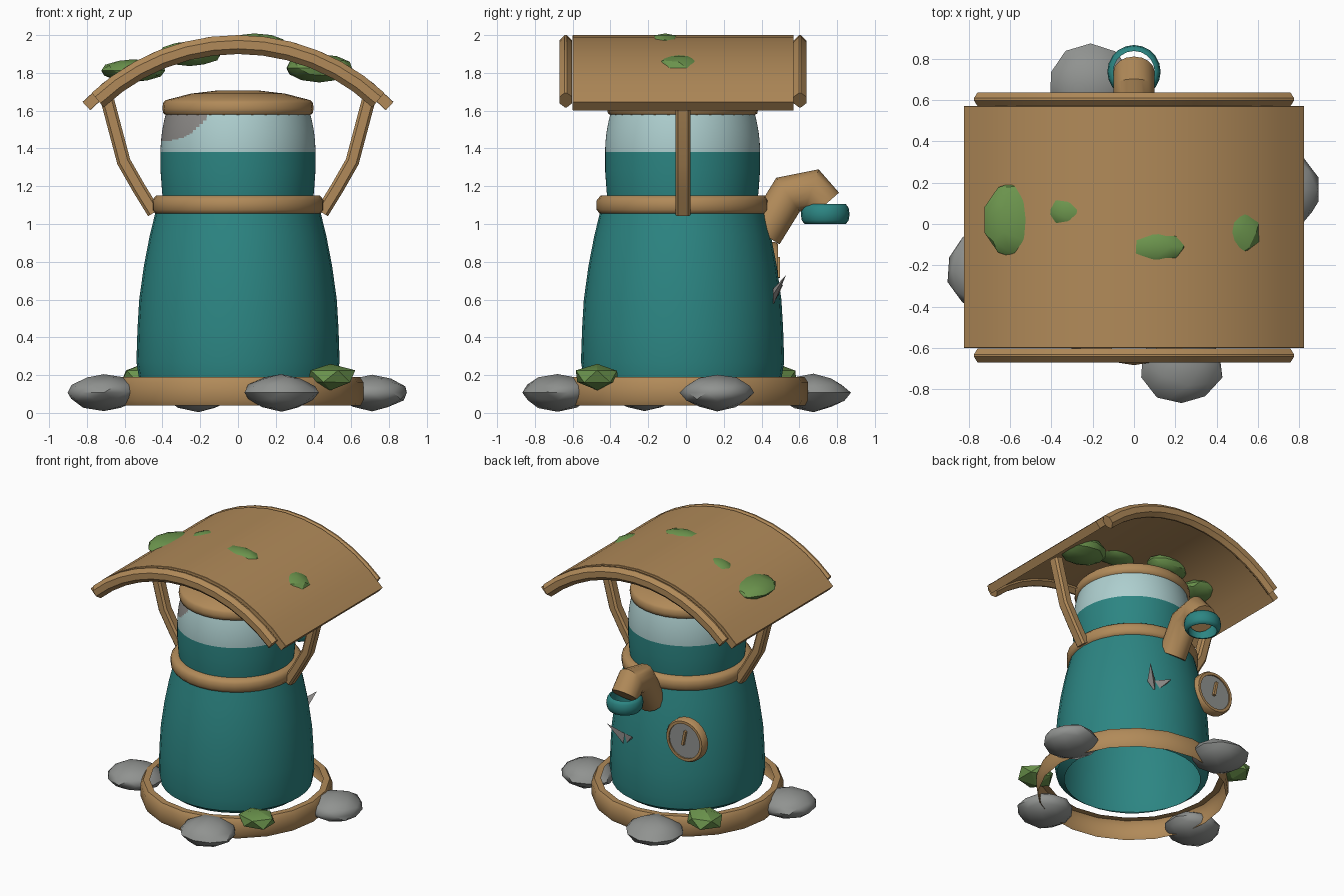
import bpy, bmesh, math, random
from mathutils import Vector, Matrix

random.seed(4)
if "Cube" in bpy.data.objects:
    bpy.data.objects.remove(bpy.data.objects["Cube"], do_unlink=True)


def material(name, rgb):
    m = bpy.data.materials.new(name)
    m.use_nodes = True
    m.diffuse_color = (*rgb, 1)
    m.node_tree.nodes["Principled BSDF"].inputs["Base Color"].default_value = (*rgb, 1)
    return m


wood = material("wood", (.44, .255, .10))
teal = material("teal_paint", (.025, .235, .225))
glass = material("pale_glass", (.42, .62, .62))
steel = material("worn_steel", (.27, .26, .25))
stone = material("stone", (.28, .29, .28))
moss = material("moss", (.15, .30, .075))

CY = -.018   # the body sits slightly forward of the origin


def finish(name, bm, mats, loc=(0, 0, 0), angle=35):
    bmesh.ops.recalc_face_normals(bm, faces=bm.faces)
    mesh = bpy.data.meshes.new(name)
    bm.to_mesh(mesh)
    bm.free()
    for m in mats:
        mesh.materials.append(m)
    ob = bpy.data.objects.new(name, mesh)
    ob.location = loc
    bpy.context.collection.objects.link(ob)
    if angle:
        bpy.ops.object.select_all(action='DESELECT')
        ob.select_set(True)
        bpy.context.view_layer.objects.active = ob
        bpy.ops.object.shade_smooth_by_angle(angle=math.radians(angle))
    return ob


def lathe(name, profile, mats, loc=(0, CY, 0), segs=32, closed=False, rule=None, turn=None,
          angle=35):
    """Spin an (r, z) profile around z; rule picks a material from a face centre."""
    bm = bmesh.new()
    verts = [bm.verts.new((r, 0, z)) for r, z in profile]
    pairs = list(zip(verts, verts[1:] + verts[:1]))
    edges = [bm.edges.new(p) for p in (pairs if closed else pairs[:-1])]
    bmesh.ops.spin(bm, geom=verts + edges, cent=(0, 0, 0), axis=(0, 0, 1),
                   angle=math.tau, steps=segs, use_merge=True)
    bmesh.ops.remove_doubles(bm, verts=bm.verts, dist=1e-4)
    if rule:
        for f in bm.faces:
            f.material_index = rule(f.calc_center_median())
    if turn:
        bm.transform(turn)
    return finish(name, bm, mats, loc, angle)


def sweep(name, path, section, binormal, mat, angle=20):
    """Mitred sweep of an (in-plane, binormal) section along a planar path."""
    bm = bmesh.new()
    pts, b = [Vector(p) for p in path], Vector(binormal)
    rings = []
    for i, p in enumerate(pts):
        t0 = (p - pts[max(i - 1, 0)]).normalized()
        t1 = (pts[min(i + 1, len(pts) - 1)] - p).normalized()
        t = (t0 + t1).normalized()
        n = t.cross(b) / max(t.dot(t1 if t1.length else t0), .5)
        rings.append([bm.verts.new(p + n * u + b * v) for u, v in section])
    k = len(section)
    for r0, r1 in zip(rings, rings[1:]):
        for j in range(k):
            bm.faces.new((r0[j], r0[(j + 1) % k], r1[(j + 1) % k], r1[j]))
    bm.faces.new(rings[0])
    bm.faces.new(rings[-1])
    return finish(name, bm, [mat], angle=angle)


def lump(name, loc, size, mat, subdiv=2, jitter=.05, pinch=0, angle=40):
    """Irregular flattened ball; pinch sharpens its rim."""
    bm = bmesh.new()
    bmesh.ops.create_icosphere(bm, subdivisions=subdiv, radius=1)
    for v in bm.verts:
        v.co.z *= 1 - pinch * v.co.xy.length_squared
        v.co *= 1 + random.uniform(-jitter, jitter)
    bm.transform(Matrix.Diagonal((*size, 1)))
    return finish(name, bm, [mat], loc, angle)


def chamfered(u0, u1, v0, v1, c):
    return [(u0 + c, v0), (u1 - c, v0), (u1, v0 + c), (u1, v1 - c),
            (u1 - c, v1), (u0 + c, v1), (u0, v1 - c), (u0, v0 + c)]


# Body: flared lower tank, open underneath
lathe("lower_tank", [(.47, .15), (.525, .19), (.538, .27), (.532, .45), (.523, .6),
                     (.498, .78), (.467, .94), (.435, 1.07), (.38, 1.07)], [teal])

# Upper tank: painted below, glass above, with one worn patch
BAND = 1.38


def upper_colour(c):
    if c.z < BAND:
        return 0
    t = min(max((c.x + .4) / .24, 0), 1)
    worn = c.x < -.16 and c.y < .05 and c.z > 1.44 + .13 * t ** 2.5
    return 2 if worn else 1


rows = [(.41 - .027 * (i / 24) ** 2, BAND + .2 * i / 24) for i in range(25)]
lathe("upper_tank", [(.39, 1.08), (.402, 1.17), (.41, 1.28)] + rows + [(0, 1.58)],
      [teal, glass, steel], segs=128, rule=upper_colour)

# Wooden bands and lid
lathe("collar", [(.38, 1.05), (.435, 1.05), (.455, 1.075), (.455, 1.125), (.435, 1.15),
                 (.38, 1.15)], [wood], closed=True, angle=60)
lathe("lid", [(0, 1.57), (.37, 1.57), (.395, 1.585), (.4, 1.61), (.397, 1.64), (.385, 1.655),
              (.25, 1.69), (.1, 1.708), (0, 1.708)], [wood], angle=60)
# Base ring is a hollow channel: top flange and outer wall
lathe("base_ring", [(.6, .19), (.645, .19), (.665, .16), (.665, .07), (.65, .04)],
      [wood], segs=20)

# Arched roof with a rim at each end
ARCH_R, ARCH_TOP = 1.135, 2.0


def arch(depth, half_deg, n=12):
    r = ARCH_R - depth
    angles = [math.radians(half_deg) * (2 * i / n - 1) for i in range(n + 1)]
    return [(r * math.sin(a), 0, ARCH_TOP - ARCH_R + r * math.cos(a)) for a in angles]


sweep("roof_sheet", arch(.03, 46.6), chamfered(-.03, .03, -.6, .57, .002), (0, 1, 0), wood)
for name, y in (("front_rim", -.67), ("back_rim", .57)):
    sweep(name, arch(.05, 43.2), chamfered(-.05, .05, y, y + .067, .028), (0, 1, 0), wood)

# Roof struts, one per side
for name, s in (("left_strut", 1), ("right_strut", -1)):
    path = [(s * x, CY, z) for x, z in ((.445, 1.06), (.525, 1.19), (.605, 1.33), (.69, 1.65))]
    sweep(name, path, chamfered(-.036, .036, -.038, .042, .014), (0, 1, 0), wood)

# Spout with its ring
circle = [(.1 * math.cos(a), .1 * math.sin(a)) for a in (math.tau * i / 16 for i in range(16))]
sweep("spout", [(0, .41, .945), (0, .54, 1.155), (0, .665, 1.18), (0, .735, 1.1)],
      circle, (1, 0, 0), wood, 35)
lathe("spout_ring", [(.1, 1.0), (.11, 1.0), (.124, 1.02), (.129, 1.052), (.124, 1.085),
                     (.11, 1.105), (.1, 1.105)], [teal], loc=(0, .737, 0), segs=20,
      closed=True, angle=60)

# Gauge facing the back: rim, face and needle
to_back = Matrix.Rotation(-math.pi / 2, 4, 'X')
gauge = Vector((-.325, .412, .745))
lathe("gauge", [(0, 0), (.145, 0), (.16, .015), (.16, .06), (.15, .075), (.13, .075),
                (.13, .065), (0, .065)], [wood, stone], loc=gauge, segs=24, turn=to_back,
      rule=lambda c: int(c.z > .06 and math.hypot(c.x, c.y) < .128))
bm = bmesh.new()
bmesh.ops.create_cube(bm, size=1)
bm.transform(Matrix.Rotation(-.2, 4, 'Y') @ Matrix.Diagonal((.018, .02, .11, 1)))
finish("gauge_needle", bm, [wood], gauge + Vector((0, .075, .025)), 0)

# Torn metal shards on the back of the tank
bm = bmesh.new()
for side, tip in ((1, (.1, .05, .085)), (-1, (-.1, .035, .035))):
    base = [(0, -.02, -.08), (side * .07, -.02, -.02), (0, -.02, .01)]
    corners = [bm.verts.new(p) for p in base + [tip]]
    for i, j, k in ((0, 1, 2), (0, 1, 3), (1, 2, 3), (0, 2, 3)):
        bm.faces.new([corners[n] for n in (i, j, k)])
finish("shards", bm, [steel], (.195, .48, .645), 0)

# Stones and moss around the base
for name, x, y in (("right_stone", -.71, -.22), ("front_stone", .23, -.68),
                   ("left_stone", .71, .165), ("back_stone", -.21, .675)):
    lump(name, (x, y, .107), (.2, .195, .1), stone, pinch=.3)
for name, s in (("front_moss", 1), ("back_moss", -1)):
    lump(name, (s * .49, s * -.47, .193), (.14, .13, .07), moss, subdiv=1, angle=25)

# Moss clumps growing through the roof
for i, (loc, size) in enumerate((((-.555, .02, 1.812), (.175, .195, .06)),
                                 ((-.255, .06, 1.902), (.17, .11, .066)),
                                 ((.085, -.11, 1.952), (.17, .1, .056)),
                                 ((.43, -.04, 1.825), (.18, .15, .075)))):
    lump(f"roof_moss_{i + 1}", loc, size, moss, jitter=.02, angle=25)
